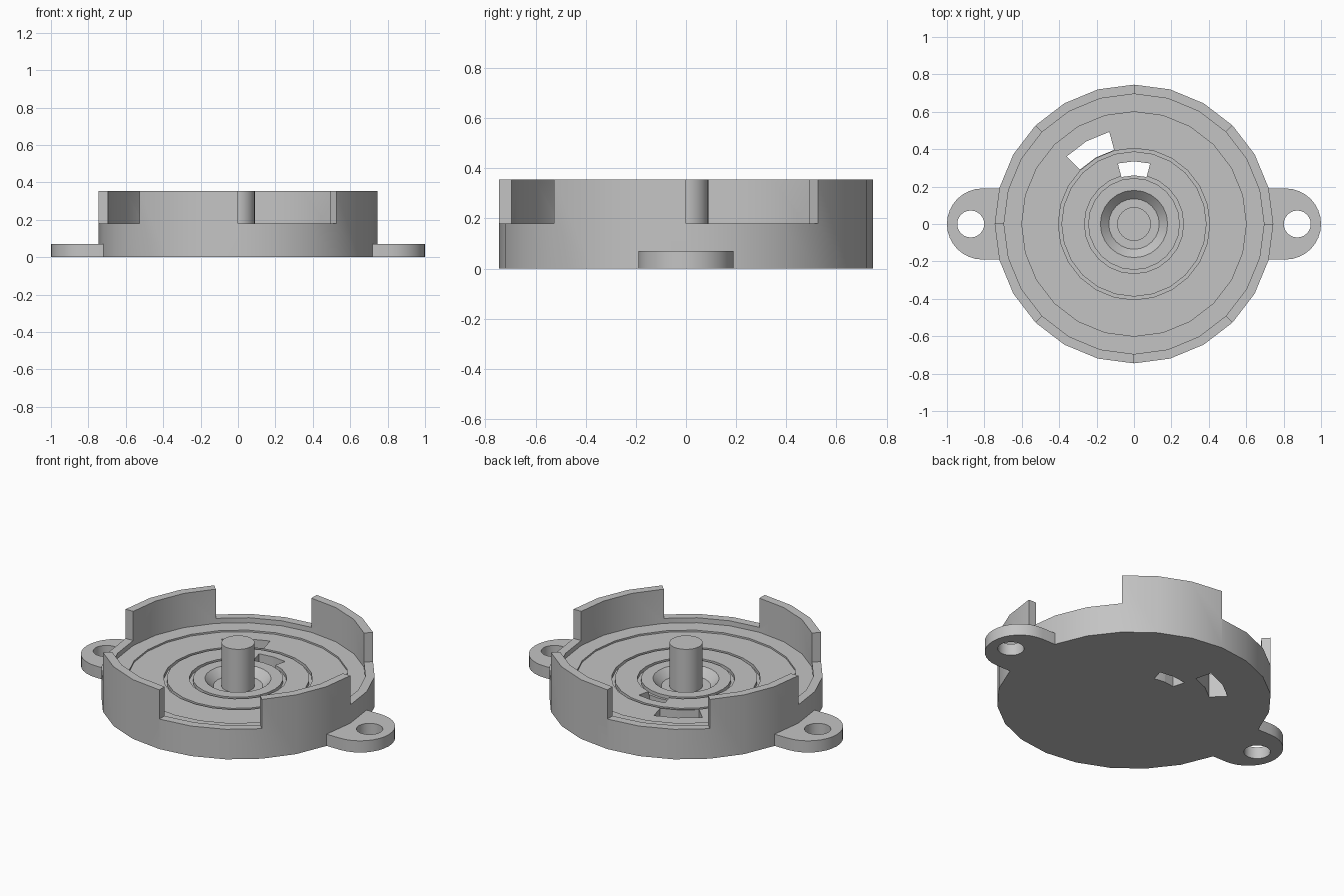
import bpy
import bmesh
from math import sin, cos, pi, radians

cube = bpy.data.objects.get("Cube")
if cube:
    bpy.data.objects.remove(cube)

grey = bpy.data.materials.new("plain grey")
grey.use_nodes = True
COLOUR = (0.55, 0.55, 0.55, 1)
grey.diffuse_color = COLOUR
grey.node_tree.nodes["Principled BSDF"].inputs["Base Color"].default_value = COLOUR


def finish(bm, name):
    bmesh.ops.remove_doubles(bm, verts=bm.verts, dist=1e-5)
    bmesh.ops.recalc_face_normals(bm, faces=bm.faces)
    mesh = bpy.data.meshes.new(name)
    bm.to_mesh(mesh)
    bm.free()
    mesh.materials.append(grey)
    obj = bpy.data.objects.new(name, mesh)
    bpy.context.collection.objects.link(obj)
    return obj


def lathe(name, profile, steps=24):
    bm = bmesh.new()
    verts = [bm.verts.new((0, -r, z)) for r, z in profile]
    edges = [bm.edges.new(pair) for pair in zip(verts, verts[1:])]
    bmesh.ops.spin(bm, geom=verts + edges, cent=(0, 0, 0), axis=(0, 0, 1),
                   angle=2 * pi, steps=steps)
    return finish(bm, name)


def prism(name, outline, z0, z1):
    bm = bmesh.new()
    face = bm.faces.new([bm.verts.new((x, y, z0)) for x, y in outline])
    top = bmesh.ops.extrude_face_region(bm, geom=[face], use_keep_orig=True)
    moved = [v for v in top["geom"] if isinstance(v, bmesh.types.BMVert)]
    bmesh.ops.translate(bm, verts=moved, vec=(0, 0, z1 - z0))
    return finish(bm, name)


def arc(radius, start, end, steps, cx=0):
    angles = [radians(start + (end - start) * i / steps) for i in range(steps + 1)]
    return [(cx + radius * cos(a), radius * sin(a)) for a in angles]


def sector(name, r0, r1, start, end, z0, z1, steps):
    return prism(name, arc(r1, start, end, steps) + arc(r0, end, start, steps), z0, z1)


def cut(obj, cutters):
    for cutter in cutters:
        mod = obj.modifiers.new(cutter.name, 'BOOLEAN')
        mod.operation = 'DIFFERENCE'
        mod.solver = 'EXACT'
        mod.object = cutter
    bpy.ops.object.select_all(action='DESELECT')
    bpy.context.view_layer.objects.active = obj
    obj.select_set(True)
    bpy.ops.object.convert(target='MESH')
    for cutter in cutters:
        bpy.data.objects.remove(cutter)
    bpy.ops.object.shade_smooth_by_angle(angle=radians(30))


# Round housing: rim, ledge, grooved floor, countersink and centre post
FLOOR, RIM, GROOVE, SINK = 0.14, 0.355, 0.12, 0.095
profile = [(0, 0), (0.745, 0), (0.745, RIM), (0.695, RIM), (0.695, 0.15),
           (0.6, 0.15), (0.6, FLOOR)]
for outer, inner in ((0.405, 0.388), (0.265, 0.245)):
    profile += [(outer, FLOOR), (outer, GROOVE), (inner, GROOVE), (inner, FLOOR)]
profile += [(0.18, FLOOR), (0.135, SINK), (0.09, SINK), (0.09, RIM), (0, RIM)]
housing = lathe("housing", profile)

# Four rim notches and two slots through the floor
cutters = [sector("notch", 0.65, 0.85, a, a + 45, 0.18, 0.5, 3) for a in (0, 90, 180, 270)]
cutters.append(sector("outer_slot", 0.41, 0.51, 105, 135, -0.1, 0.3, 2))
cutters.append(sector("inner_slot", 0.26, 0.335, 75, 105, -0.1, 0.3, 2))
cut(housing, cutters)

# Mounting ears with screw holes
for name, side in (("left_ear", 1), ("right_ear", -1)):
    outline = [(0.7, -0.19)] + arc(0.19, -90, 90, 16, 0.81) + [(0.7, 0.19)]
    ear = prism(name, [(side * x, y) for x, y in outline], 0, 0.07)
    hole = prism("screw_hole", arc(0.072, 0, 345, 23, side * 0.873), -0.1, 0.2)
    cut(ear, [hole])
